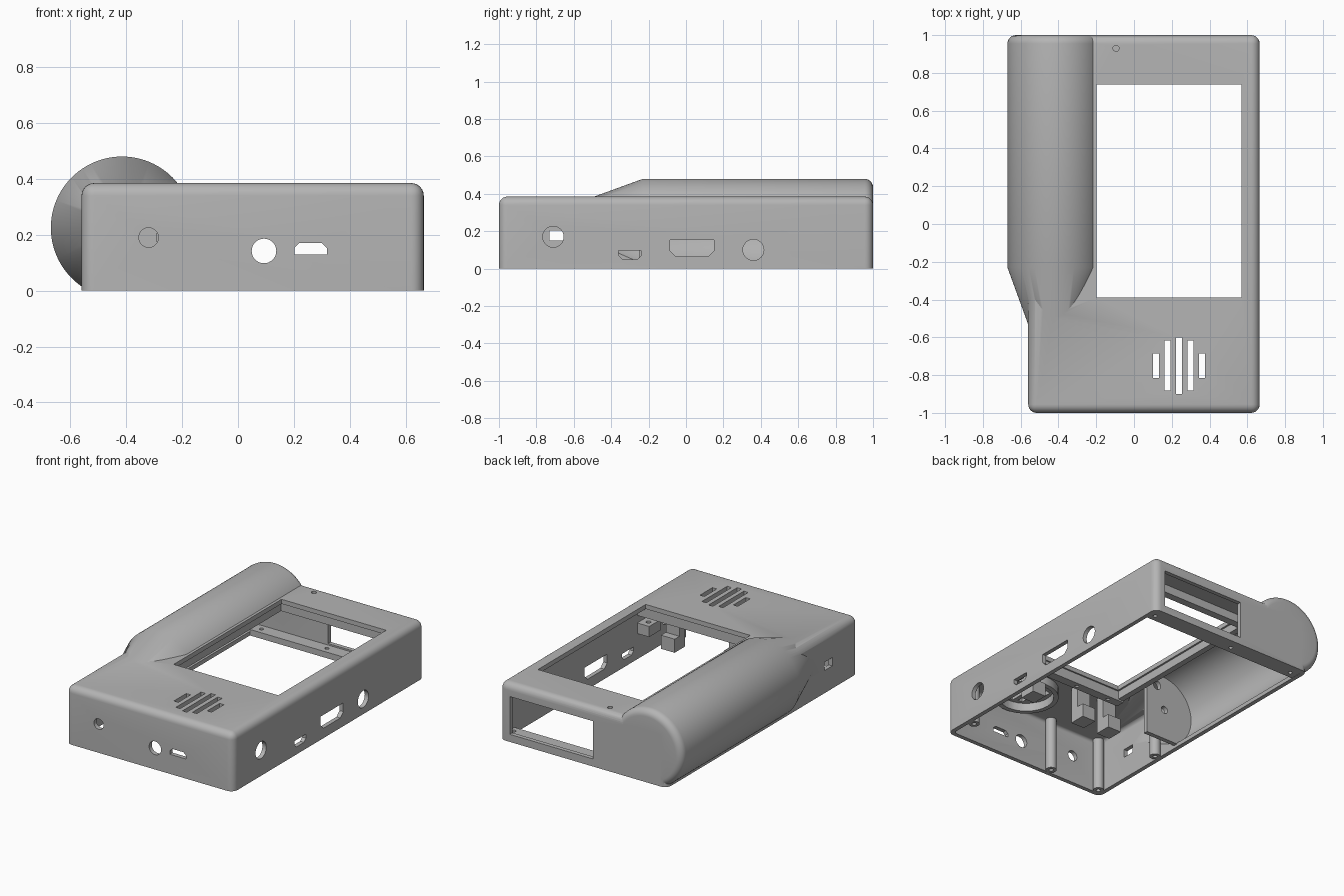
import bpy, bmesh, math
from mathutils import Matrix, Vector

cube = bpy.data.objects.get("Cube")
if cube:
    bpy.data.objects.remove(cube)

mat = bpy.data.materials.new("plain grey")
mat.use_nodes = True
grey = (0.46, 0.46, 0.46, 1)
mat.diffuse_color = grey
mat.node_tree.nodes["Principled BSDF"].inputs["Base Color"].default_value = grey


def finish(name, bm):
    bmesh.ops.recalc_face_normals(bm, faces=bm.faces)
    mesh = bpy.data.meshes.new(name)
    bm.to_mesh(mesh)
    bm.free()
    mesh.materials.append(mat)
    ob = bpy.data.objects.new(name, mesh)
    bpy.context.collection.objects.link(ob)
    return ob


def box(name, x, y, z, radius=0):
    """Box from ranges; radius rounds everything but the bottom rim."""
    bm = bmesh.new()
    bmesh.ops.create_cube(bm, size=1)
    for v in bm.verts:
        for i, (lo, hi) in enumerate((x, y, z)):
            v.co[i] = hi if v.co[i] > 0 else lo
    if radius:
        edges = [e for e in bm.edges if max(v.co.z for v in e.verts) > z[0] + 0.001]
        bmesh.ops.bevel(bm, geom=edges, offset=radius, segments=6, profile=0.5, affect='EDGES')
    return finish(name, bm)


def lathe(name, profile, matrix, steps=32):
    """Solid of revolution; profile holds (radius, height), ends on the axis."""
    bm = bmesh.new()
    verts = [bm.verts.new((r, 0, h)) for r, h in profile]
    edges = [bm.edges.new(p) for p in zip(verts, verts[1:])]
    bmesh.ops.spin(bm, geom=verts + edges, cent=(0, 0, 0), axis=(0, 0, 1),
                   angle=math.tau, steps=steps)
    bmesh.ops.remove_doubles(bm, verts=bm.verts, dist=0.0002)
    bmesh.ops.transform(bm, matrix=matrix, verts=bm.verts)
    return finish(name, bm)


def rod(name, centre, radius, axis, half=0.08):
    turn = Vector((0, 0, 1)).rotation_difference(Vector(axis)).to_matrix().to_4x4()
    return lathe(name, [(0, -half), (radius, -half), (radius, half), (0, half)],
                 Matrix.Translation(centre) @ turn)


def port(axis, c, z, w, h, cut, top):
    """Connector cutter: a rectangle with two corners cut off, through an x or y wall."""
    s = 1 if top else -1
    outline = [(-w, -s * h), (w, -s * h), (w, s * (h - cut)), (w - cut, s * h),
               (cut - w, s * h), (-w, s * (h - cut))]
    bm = bmesh.new()
    place = (lambda u, v: (0.58, c + u, z + v)) if axis == 'x' else (lambda u, v: (c + u, -1.05, z + v))
    face = bm.faces.new([bm.verts.new(place(u, v)) for u, v in outline])
    ext = bmesh.ops.extrude_face_region(bm, geom=[face])
    move = (0.15, 0, 0) if axis == 'x' else (0, 0.15, 0)
    bmesh.ops.translate(bm, vec=move, verts=[g for g in ext["geom"] if isinstance(g, bmesh.types.BMVert)])
    return finish("port_cutter", bm)


def boolean(target, tool, operation='DIFFERENCE'):
    mod = target.modifiers.new("cut", 'BOOLEAN')
    mod.operation, mod.solver, mod.object = operation, 'EXACT', tool
    bpy.context.view_layer.objects.active = target
    bpy.ops.object.modifier_apply(modifier=mod.name)
    bpy.data.objects.remove(tool)


# Barrel frame: local z runs along +y
barrel = Matrix.Translation((-0.415, 0, 0.225)) @ Matrix.Rotation(-math.pi / 2, 4, 'X')

# Outer body with the round battery barrel and its taper
case = box("case_shell", (-0.56, 0.665), (-1, 1), (0, 0.385), 0.045)
fillet = [(0.21 + 0.045 * math.sin(a), 0.955 + 0.045 * math.cos(a))
          for a in [i * math.pi / 12 for i in range(7)]]
outer = [(0, 1)] + fillet + [(0.255, -0.23), (0.004, -0.92), (0, -0.92)]
boolean(case, lathe("barrel_outer", outer, barrel, 96), 'UNION')
boolean(case, box("floor_cutter", (-1, 1), (-1.2, 1.2), (-0.3, 0)))

# Hollow inside, open at the bottom
boolean(case, box("cavity", (-0.532, 0.637), (-0.972, 0.972), (-0.1, 0.355), 0.02))
boolean(case, lathe("barrel_cavity", [(0, 0.97), (0.23, 0.97), (0.23, -0.23), (0.02, -0.83), (0, -0.83)],
                    barrel, 96))

# Screen window, rear opening, side slot
boolean(case, box("window_cutter", (-0.198, 0.568), (-0.39, 0.738), (0.3, 0.5)))
boolean(case, box("rear_cutter", (-0.02, 0.59), (0.9, 1.1), (0.05, 0.3)))
boolean(case, box("side_slot_cutter", (-0.65, -0.5), (-0.73, -0.65), (0.15, 0.205)))

# Speaker slots
for i, half in enumerate((0.065, 0.132, 0.15, 0.132, 0.065)):
    x = 0.117 + i * 0.061
    boolean(case, box("slot_cutter", (x - 0.016, x + 0.016), (-0.75 - half, -0.75 + half), (0.3, 0.5)))

# Round holes and connector ports
for centre, r, axis in (((-0.32, -1, 0.19), 0.035, (0, 1, 0)), ((0.093, -1, 0.142), 0.044, (0, 1, 0)),
                        ((0.66, -0.71, 0.17), 0.056, (1, 0, 0)), ((0.66, 0.36, 0.1), 0.056, (1, 0, 0)),
                        ((-0.095, 0.93, 0.385), 0.016, (0, 0, 1))):
    boolean(case, rod("hole_cutter", centre, r, axis))
boolean(case, port('y', 0.26, 0.15, 0.058, 0.02, 0.017, True))
boolean(case, port('x', 0.033, 0.11, 0.118, 0.044, 0.03, False))
boolean(case, port('x', -0.3, 0.073, 0.06, 0.023, 0.02, False))

# Battery end wall with wire holes
wall = lathe("battery_end_wall", [(0, -0.25), (0.24, -0.25), (0.24, -0.22), (0, -0.22)], barrel, 64)
boolean(wall, box("trim", (-0.29, 0), (-0.4, 0), (-0.2, 0.6)))
boolean(wall, box("trim", (-0.8, 0), (-0.4, 0), (-0.2, 0.02)))
for x, z, r in ((-0.43, 0.225, 0.025), (-0.37, 0.38, 0.03)):
    boolean(wall, rod("hole_cutter", (x, -0.235, z), r, (0, 1, 0)))

# Rear bottom ledge with screw holes
ledge = box("rear_ledge", (-0.53, 0.64), (0.885, 0.975), (0, 0.04))
for x in (-0.48, 0, 0.61):
    boolean(ledge, rod("hole_cutter", (x, 0.93, 0), 0.013, (0, 0, 1)))

# Bars holding the display under the lid
bars = [box("display_bar_front", (-0.25, 0.637), (-0.46, -0.4), (0.29, 0.36)),
        box("display_bar_back", (-0.25, 0.637), (0.75, 0.8), (0.3, 0.36)),
        box("display_bar_side", (-0.25, -0.21), (-0.4, 0.75), (0.3, 0.36))]
for x in (-0.15, 0.1, 0.35):
    boolean(bars[0], rod("hole_cutter", (x, -0.43, 0.29), 0.012, (0, 0, 1), 0.04))

# Screw posts
posts = []
for x, y in ((-0.12, -0.94), (-0.505, -0.945), (-0.505, -0.4), (0.61, -0.81)):
    posts.append(lathe("screw_post", [(0, 0.1), (0.014, 0.1), (0.014, 0), (0.034, 0), (0.034, 0.362), (0, 0.362)],
                       Matrix.Translation((x, y, 0))))

# Speaker retaining ring
ring = lathe("speaker_ring", [(0, 0.3), (0.2, 0.3), (0.2, 0.36), (0, 0.36)],
             Matrix.Translation((0.24, -0.75, 0)), 48)
boolean(ring, rod("ring_cutter", (0.24, -0.75, 0.33), 0.17, (0, 0, 1)))

# Board mounting blocks
for x, y in ((-0.015, -0.5), (-0.22, -0.5), (0.42, -0.46)):
    box("board_block", (x - 0.05, x + 0.05), (y - 0.06, y + 0.05), (0.11, 0.2))
    box("block_stem", (x - 0.05, x + 0.05), (y - 0.06, y), (0.19, 0.36))
side_block = box("side_block", (0.55, 0.64), (-0.52, -0.4), (0.17, 0.24))
boolean(side_block, rod("hole_cutter", (0.59, -0.45, 0.22), 0.015, (0, 0, 1)))

# Smooth curved parts, keep edges sharp
bpy.ops.object.select_all(action='DESELECT')
for ob in [case, wall, ring] + posts:
    ob.select_set(True)
bpy.context.view_layer.objects.active = case
bpy.ops.object.shade_smooth_by_angle(angle=math.radians(30))
